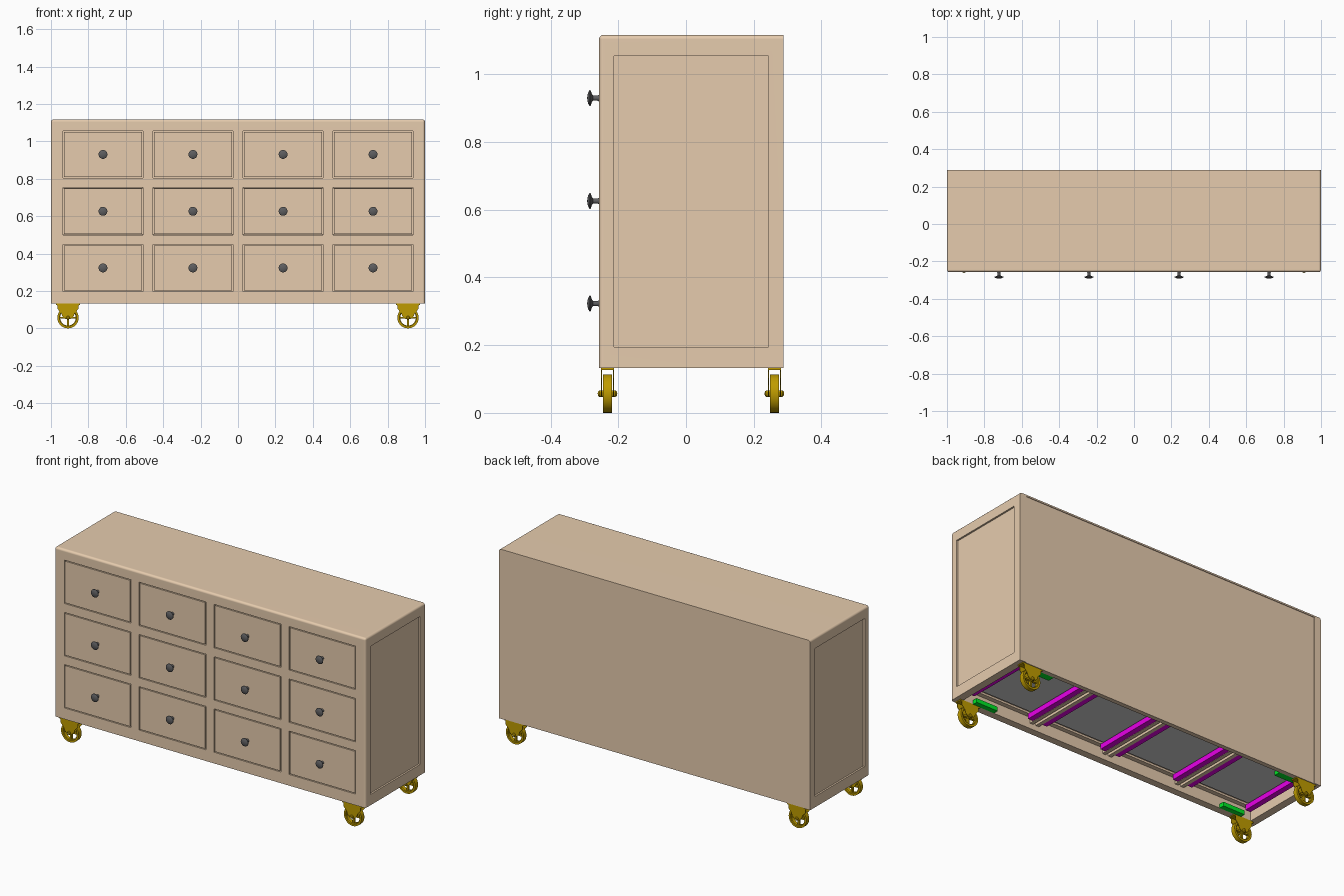
import bpy, bmesh, math
from mathutils import Vector, Matrix

old = bpy.data.objects.get("Cube")
if old:
    bpy.data.objects.remove(old, do_unlink=True)


def material(name, r, g, b):
    m = bpy.data.materials.new(name)
    m.use_nodes = True
    m.diffuse_color = (r, g, b, 1)
    m.node_tree.nodes["Principled BSDF"].inputs["Base Color"].default_value = (r, g, b, 1)
    return m


wood = material("pale wood", 0.79, 0.60, 0.42)
iron = material("dark iron", 0.11, 0.11, 0.115)
brass = material("aged brass", 0.52, 0.33, 0.0)
grey = material("grey board", 0.65, 0.65, 0.65)
magenta = material("magenta runner", 1.0, 0.0, 1.0)
green = material("green block", 0.0, 0.8, 0.02)


def smooth_by_angle(ob):
    bpy.ops.object.select_all(action="DESELECT")
    ob.select_set(True)
    bpy.context.view_layer.objects.active = ob
    bpy.ops.object.shade_smooth_by_angle(angle=math.radians(35))


def finish(name, bm, mat, smooth=False):
    bmesh.ops.recalc_face_normals(bm, faces=bm.faces)
    me = bpy.data.meshes.new(name)
    bm.to_mesh(me)
    bm.free()
    me.materials.append(mat)
    ob = bpy.data.objects.new(name, me)
    bpy.context.collection.objects.link(ob)
    if smooth:
        smooth_by_angle(ob)
    return ob


def add_box(bm, x0, x1, y0, y1, z0, z1):
    size = Vector((x1 - x0, y1 - y0, z1 - z0))
    mid = Vector((x0 + x1, y0 + y1, z0 + z1)) / 2
    bmesh.ops.create_cube(bm, size=1, matrix=Matrix.Translation(mid) @ Matrix.Diagonal(size).to_4x4())


def box(name, mat, *bounds):
    bm = bmesh.new()
    add_box(bm, *bounds)
    return finish(name, bm, mat)


def span(a, b):
    return min(a, b), max(a, b)


def add_lathe(bm, profile, centre, steps, closed=False):
    # Spin (radius, y) points around the y axis
    c = Vector(centre)
    vs = [bm.verts.new(c + Vector((r, y, 0))) for r, y in profile]
    pairs = list(zip(vs, vs[1:])) + ([(vs[-1], vs[0])] if closed else [])
    es = [bm.edges.new(p) for p in pairs]
    bmesh.ops.spin(bm, geom=vs + es, cent=c, axis=(0, 1, 0), angle=math.tau, steps=steps)
    bmesh.ops.remove_doubles(bm, verts=bm.verts, dist=0.0002)


def add_plate(bm, outline, x, y0, y1):
    # Extrude an (x, z) outline along y
    f = bm.faces.new([bm.verts.new((x + px, y0, pz)) for px, pz in outline])
    res = bmesh.ops.extrude_face_region(bm, geom=[f])
    moved = [v for v in res["geom"] if isinstance(v, bmesh.types.BMVert)]
    bmesh.ops.translate(bm, verts=moved, vec=(0, y1 - y0, 0))


def cut(target, bounds_list):
    bm = bmesh.new()
    for b in bounds_list:
        add_box(bm, *b)
    cutter = finish("cutter", bm, wood)
    cutter.hide_render = True
    mod = target.modifiers.new("cut", "BOOLEAN")
    mod.operation, mod.solver, mod.object = "DIFFERENCE", "EXACT", cutter
    bpy.context.view_layer.objects.active = target
    bpy.ops.object.modifier_apply(modifier=mod.name)
    bpy.data.objects.remove(cutter, do_unlink=True)


FRONT, BACK, BASE, TOP = -0.257, 0.288, 0.132, 1.117
COLS = (-0.722, -0.241, 0.241, 0.722)
ROWS = (0.323, 0.626, 0.93)
HW, HH = 0.214, 0.126

# Carcass: rounded at the top front and top sides, hollow and open below
bm = bmesh.new()
add_box(bm, -1, 1, FRONT, BACK, BASE, TOP)
edges = []
for e in bm.edges:
    m = (e.verts[0].co + e.verts[1].co) / 2
    front, top, side = m.y < FRONT + 0.01, m.z > TOP - 0.01, abs(m.x) > 0.99
    if front + top + side == 2:
        edges.append(e)
bmesh.ops.bevel(bm, geom=edges, offset=0.013, segments=3, profile=0.5, affect="EDGES")
carcass = finish("carcass", bm, wood)
cut(carcass, [(-0.955, 0.955, -0.215, 0.258, 0, 1.085)])

# Drawer openings, recessed side panels and shallow recessed back
openings = [(x - HW, x + HW, -0.3, -0.2, z - HH, z + HH) for x in COLS for z in ROWS]
sides = [(*span(s * 0.99, s * 1.1), -0.213, 0.243, 0.195, 1.055) for s in (-1, 1)]
cut(carcass, openings + sides + [(-0.957, 0.957, 0.284, 0.4, 0, 1.108)])
smooth_by_angle(carcass)
carcass.modifiers.new("flat panels", "WEIGHTED_NORMAL").keep_sharp = True

# Drawers with knobs
knob_profile = [(0, 0), (0.010, 0), (0.008, -0.004), (0.008, -0.018), (0.012, -0.021),
                (0.024, -0.025), (0.024, -0.028), (0.017, -0.032), (0.009, -0.034), (0, -0.035)]
G = 0.005
for x in COLS:
    for z in ROWS:
        box("drawer_front", wood, x - HW + G, x + HW - G, FRONT, -0.232, z - HH + G, z + HH - G)
        box("drawer_box", wood, x - HW + 0.001, x + HW - 0.001, -0.24, -0.19, z - HH + 0.001, z + HH - 0.001)
        box("drawer_body", wood, x - HW + 0.03, x + HW - 0.03, -0.19, 0.24, z - HH + 0.012, z + HH - 0.04)
        box("drawer_bottom", grey, x - HW + 0.02, x + HW - 0.02, -0.175, 0.24, z - HH + 0.004, z - HH + 0.012)
        bm = bmesh.new()
        add_lathe(bm, knob_profile, (x, FRONT, z), 14)
        finish("drawer_knob", bm, iron, True)

# Paired upright boards between the drawer columns
for x in (-0.4815, 0, 0.4815):
    for s in (-1, 1):
        box("divider", wood, *span(x + s * 0.008, x + s * 0.03), -0.215, 0.258, 0.163, 1.08)

# Drawer runners: one along each side of every drawer
for x in COLS:
    for s in (-1, 1):
        for z in ROWS:
            box("drawer_runner", magenta, *span(x + s * 0.178, x + s * 0.211), -0.19, 0.25,
                z - HH - 0.032, z - HH - 0.002)

# Casters and their mounting blocks
half_fork = [(0.065, 0.132), (0.065, 0.125), (0.055, 0.123), (0.055, 0.103),
             (0.036, 0.082), (0.03, 0.064), (0.013, 0.049)]
fork = half_fork + [(-px, pz) for px, pz in reversed(half_fork)]
rim = [(0.042, -0.01), (0.046, -0.013), (0.057, -0.013), (0.057, 0.013), (0.046, 0.013), (0.042, 0.01)]
hub = [(0, -0.029), (0.006, -0.028), (0.01, -0.024), (0.01, 0.024), (0.006, 0.028), (0, 0.029)]
R = 0.057
for x in (-0.909, 0.909):
    for y in (-0.232, 0.261):
        bm = bmesh.new()
        add_lathe(bm, rim, (x, y, R), 28, True)
        add_lathe(bm, hub, (x, y, R), 14)
        add_box(bm, x - 0.044, x + 0.044, y - 0.007, y + 0.007, R - 0.005, R + 0.005)
        add_box(bm, x - 0.005, x + 0.005, y - 0.007, y + 0.007, R - 0.044, R + 0.044)
        finish("caster_wheel", bm, brass, True)
        bm = bmesh.new()
        for s in (-1, 1):
            add_plate(bm, fork, x, y + s * 0.0175 - 0.0015, y + s * 0.0175 + 0.0015)
        add_box(bm, x - 0.065, x + 0.065, y - 0.019, y + 0.019, 0.126, 0.133)
        finish("caster_fork", bm, brass)
        by = -0.205 if y < 0 else 0.238
        bx = math.copysign(0.82, x)
        box("corner_block", green, bx - 0.07, bx + 0.07, by - 0.02, by + 0.02, 0.132, 0.156)
